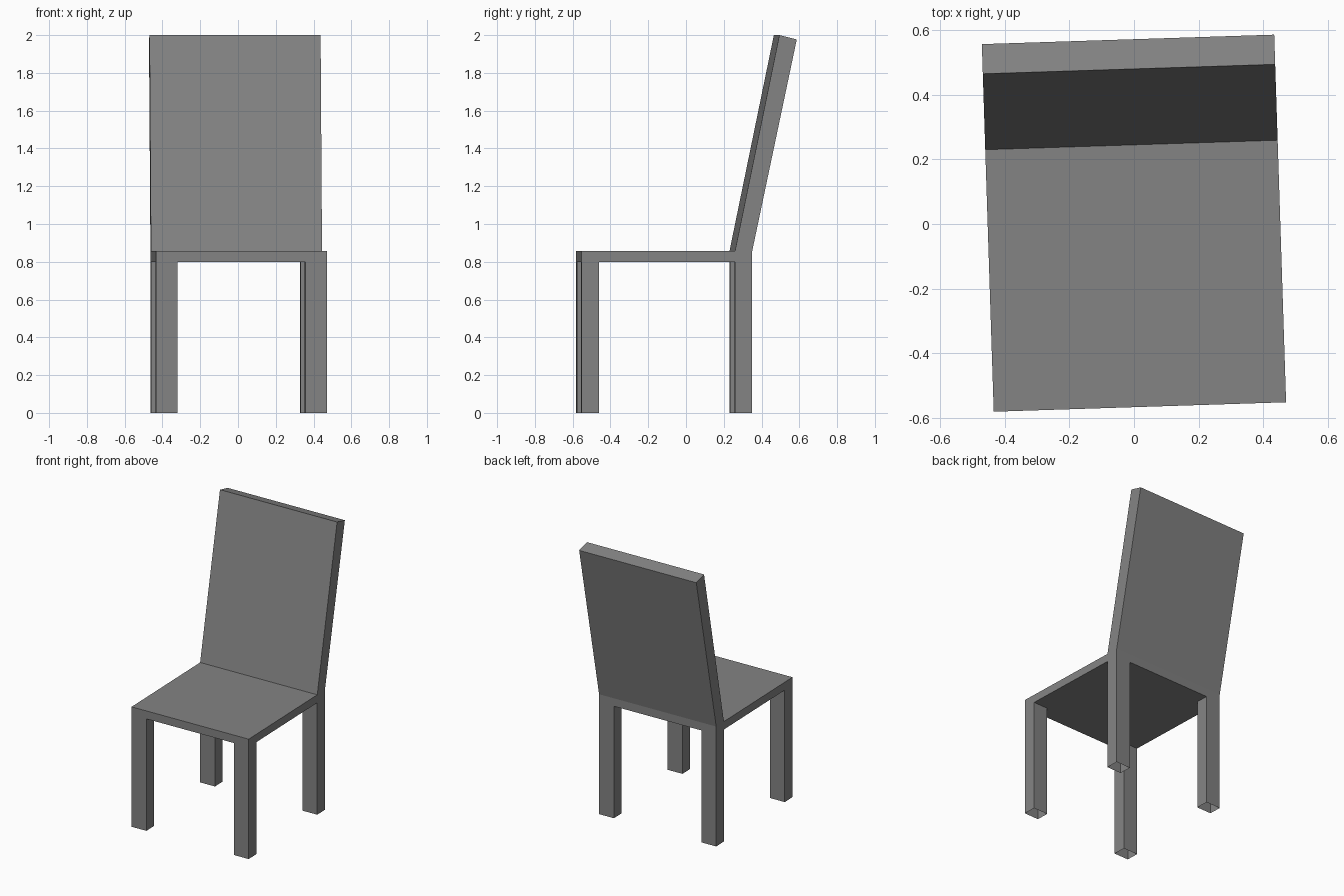
import bpy, math
from mathutils import Matrix

if "Cube" in bpy.data.objects:
    bpy.data.objects.remove(bpy.data.objects["Cube"])

TURN = Matrix.Rotation(math.radians(1.85), 4, 'Z')   # chair is turned slightly
W = 0.453                                            # half width
FRONT, BACK = -0.567, 0.336                          # seat depth range
LEG_W, LEG_D = 0.115, 0.091
Z0, Z1, TOP = 0.80, 0.857, 2.0
BACK_FRONT = BACK - LEG_D                            # foot of backrest, front face

grey = bpy.data.materials.new("grey")
grey.diffuse_color = (0.23, 0.23, 0.23, 1)
grey.use_nodes = True
grey.node_tree.nodes["Principled BSDF"].inputs["Base Color"].default_value = grey.diffuse_color


def add_part(name, verts, faces):
    me = bpy.data.meshes.new(name)
    me.from_pydata(verts, [], faces)
    me.transform(TURN)
    me.materials.append(grey)
    ob = bpy.data.objects.new(name, me)
    bpy.context.collection.objects.link(ob)


def sides(n):
    """Side walls between a lower ring (0..n-1) and an upper ring (n..2n-1)."""
    return [(i, (i + 1) % n, n + (i + 1) % n, n + i) for i in range(n)]


def rect(x0, x1, y0, y1, z):
    return [(x0, y0, z), (x1, y0, z), (x1, y1, z), (x0, y1, z)]


# Legs: hollow tubes, open at the floor
for row, y0 in (("front", FRONT), ("rear", BACK_FRONT)):
    for side, x0 in (("left", -W), ("right", W - LEG_W)):
        ring = (x0, x0 + LEG_W, y0, y0 + LEG_D)
        add_part(f"{row}_{side}_leg", rect(*ring, 0) + rect(*ring, Z0), sides(4))

# Seat: walls, top up to the backrest, underside notched round the legs
a, f, r = W - LEG_W, FRONT + LEG_D, BACK_FRONT
under = [(-a, FRONT), (a, FRONT), (a, f), (W, f), (W, r), (a, r),
         (a, BACK), (-a, BACK), (-a, r), (-W, r), (-W, f), (-a, f)]
seat = rect(-W, W, FRONT, BACK, Z0) + rect(-W, W, FRONT, BACK, Z1)
seat += rect(-W, W, FRONT, BACK_FRONT, Z1) + [(x, y, Z0) for x, y in under]
add_part("seat", seat, sides(4) + [(8, 9, 10, 11), tuple(range(23, 11, -1))])

# Backrest: leaning slab, top edge square to the lean
low = rect(-W, W, BACK_FRONT, BACK, Z1)
high = [(-W, 0.48, TOP), (W, 0.48, TOP), (W, 0.572, 1.977), (-W, 0.572, 1.977)]
add_part("backrest", low + high, sides(4) + [(4, 5, 6, 7)])
